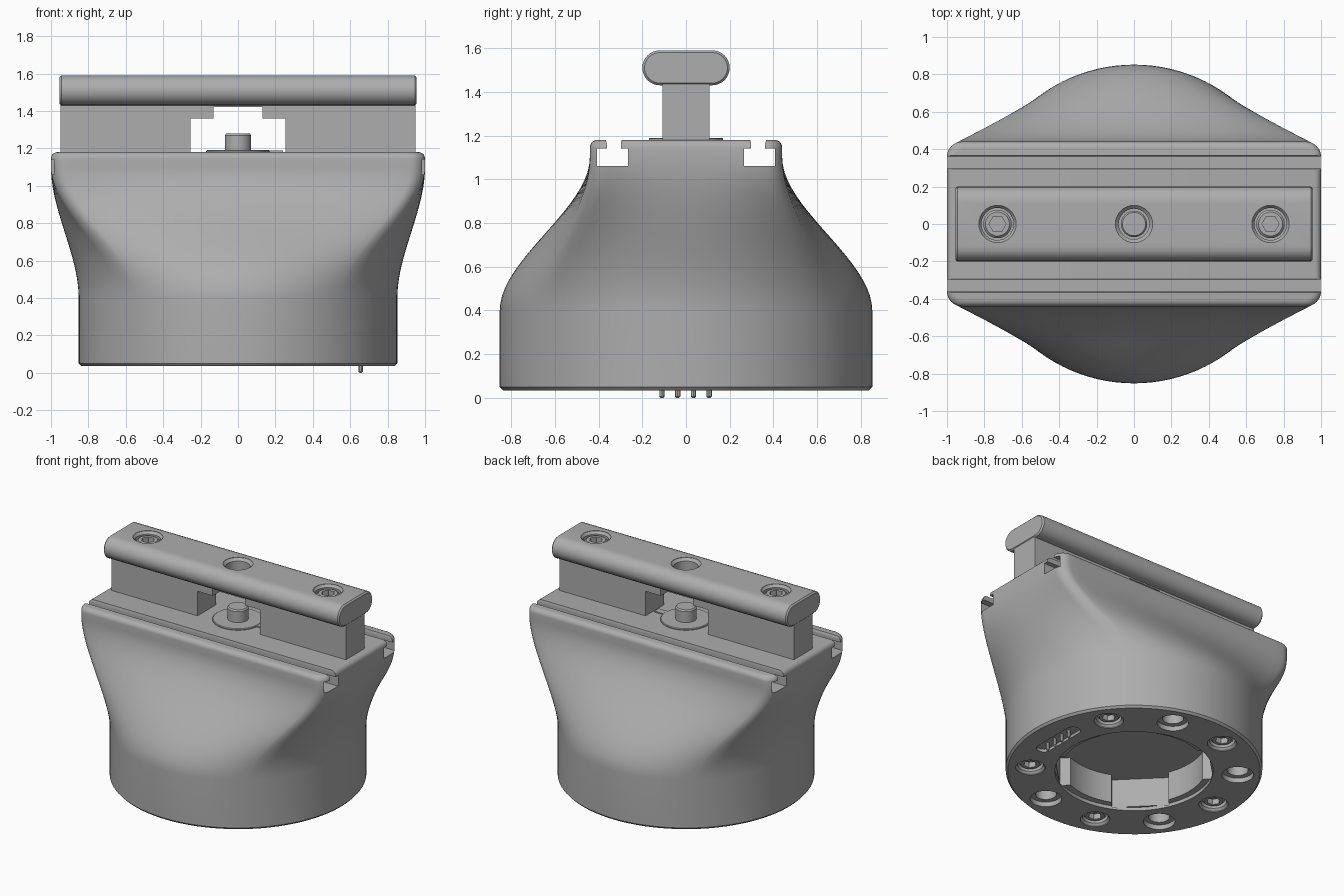
import bpy, bmesh
from math import sin, cos, pi, radians
from mathutils import Vector, Matrix

if "Cube" in bpy.data.objects:
    bpy.data.objects.remove(bpy.data.objects["Cube"], do_unlink=True)

grey = bpy.data.materials.new("machined grey")
grey.use_nodes = True
grey.diffuse_color = (0.42, 0.42, 0.42, 1)
grey.node_tree.nodes["Principled BSDF"].inputs["Base Color"].default_value = grey.diffuse_color


# --- helpers ---
def loft(name, rings):
    """Closed skin through rings of equal point count."""
    bm = bmesh.new()
    loops = [[bm.verts.new(p) for p in ring] for ring in rings]
    n = len(loops[0])
    for a, b in zip(loops, loops[1:]):
        for i in range(n):
            j = (i + 1) % n
            bm.faces.new((a[i], a[j], b[j], b[i]))
    bm.faces.new(loops[0])
    bm.faces.new(loops[-1])
    bmesh.ops.recalc_face_normals(bm, faces=bm.faces)
    mesh = bpy.data.meshes.new(name)
    bm.to_mesh(mesh)
    bm.free()
    mesh.materials.append(grey)
    obj = bpy.data.objects.new(name, mesh)
    bpy.context.collection.objects.link(obj)
    return obj


def lathe(name, profile, x=0, y=0, sides=32):
    turn = [2 * pi * i / sides for i in range(sides)]
    return loft(name, [[(x + r * cos(a), y + r * sin(a), z) for a in turn]
                       for r, z in profile])


def prism(name, points, axis, lo, hi):
    """Extrude a 2D outline along x, y or z."""
    place = {"x": lambda u, v, d: (d, u, v),
             "y": lambda u, v, d: (u, d, v),
             "z": lambda u, v, d: (u, v, d)}[axis]
    return loft(name, [[place(u, v, d) for u, v in points] for d in (lo, hi)])


def activate(obj):
    bpy.ops.object.select_all(action="DESELECT")
    obj.select_set(True)
    bpy.context.view_layer.objects.active = obj


def cut(obj, *cutters):
    activate(obj)
    for c in cutters:
        mod = obj.modifiers.new("cut", "BOOLEAN")
        mod.operation, mod.solver, mod.object = "DIFFERENCE", "EXACT", c
        bpy.ops.object.modifier_apply(modifier=mod.name)
        bpy.data.objects.remove(c, do_unlink=True)


def smooth(obj, angle=30):
    activate(obj)
    bpy.ops.object.shade_smooth_by_angle(angle=radians(angle))


def pill(half, r, cv=0, steps=12):
    """Stadium outline, long along its first axis."""
    pts = []
    for side, start in ((1, -pi / 2), (-1, pi / 2)):
        for i in range(steps + 1):
            a = start + pi * i / steps
            pts.append((side * (half - r) + r * cos(a), cv + r * sin(a)))
    return pts


def screw(name, x, y, z, up, r):
    """Socket head screw whose visible face sits at z."""
    head = lathe(name, [(r, z - up * 0.08), (r, z - up * 0.012), (r - 0.012, z)], x, y)
    cut(head, lathe("hex_cutter", [(r * 0.6, z - up * 0.04), (r * 0.6, z + up * 0.02)], x, y, 6))
    smooth(head)


# --- body: round base blending into a rounded rectangular top ---
RADIUS, HALF_X, HALF_Y, CORNER = 0.852, 1.0, 0.44, 0.08


def section(z, t, inset=0.0):
    hx, hy, c = HALF_X - inset, HALF_Y - inset, CORNER - inset * 0.5
    quarter = []
    for i in range(12):                      # end wall
        f = i / 12
        quarter.append((radians(40 * f), hx, (hy - c) * f))
    for i in range(8):                       # corner
        a = pi / 2 * i / 8
        quarter.append((radians(40 + 10 * i / 8), hx - c + c * cos(a), hy - c + c * sin(a)))
    for i in range(13):                      # half of the long wall
        f = i / 12
        quarter.append((radians(50 + 40 * f), (hx - c) * (1 - f), hy))
    pts = []
    for a, x, y in quarter:
        r = RADIUS - (inset if t == 0 else 0)
        pts.append((r * cos(a) * (1 - t) + x * t, r * sin(a) * (1 - t) + y * t))
    half = pts + [(-x, y) for x, y in reversed(pts[:-1])]
    return [(x, y, z) for x, y in half + [(x, -y) for x, y in reversed(half[1:-1])]]


rings = [section(0.035, 0, 0.014), section(0.05, 0)]
for i in range(21):
    f = i / 20
    rings.append(section(0.4 + 0.7 * f, f * f * (3 - 2 * f)))
for i in range(6):
    a = pi / 2 * i / 5
    rings.append(section(1.145 + 0.035 * sin(a), 1, 0.035 * (1 - cos(a))))
body = loft("body", rings)

# T-slots along both long edges of the top
for s in (1, -1):
    slot = [(0.265, 1.06), (0.408, 1.06), (0.408, 1.14), (0.362, 1.14), (0.362, 1.165),
            (0.375, 1.2), (0.29, 1.2), (0.298, 1.165), (0.298, 1.14), (0.265, 1.14)]
    cut(body, prism("slot_cutter", [(s * y, z) for y, z in slot], "x", -1.2, 1.2))

# keyed bore in the underside
cut(body, lathe("bore_cutter", [(0.525, 0), (0.525, 0.06), (0.48, 0.06), (0.48, 0.27)], sides=64))
for turn in (45, 135):
    spin = Matrix.Rotation(radians(turn), 2)
    flat = [spin @ Vector(p) for p in ((-0.51, -0.19), (0.51, -0.19), (0.51, 0.19), (-0.51, 0.19))]
    cut(body, prism("key_cutter", flat, "z", 0.05, 0.27))

# ring of alternating screws and open holes
for k in range(1, 10):
    a = radians(36 * k)
    x, y = 0.69 * cos(a), 0.69 * sin(a)
    if k % 2:
        cut(body, lathe("screw_cutter", [(0.098, 0), (0.098, 0.04), (0.085, 0.055), (0.085, 0.1)], x, y))
        screw("base_screw", x, y, 0.06, -1, 0.075)
    else:
        cut(body, lathe("hole_cutter", [(0.105, 0), (0.105, 0.07), (0.07, 0.07), (0.07, 0.16)], x, y))

# contact pocket with four pins
pocket = [(0.655 + v, u) for u, v in pill(0.2, 0.05)]
cut(body, prism("pocket_cutter", pocket, "z", 0, 0.055))
for i in range(4):
    smooth(lathe("contact_pin", [(0.006, 0), (0.012, 0.006), (0.012, 0.06)],
                 0.655, -0.11 + 0.072 * i, 12))
smooth(body)

# --- locking pin in its disc on the top face ---
smooth(lathe("pin_disc", [(0.17, 1.17), (0.17, 1.186), (0.165, 1.19)], sides=48))
prism("disc_tab", [(0.14, -0.025), (0.24, -0.025), (0.24, 0.025), (0.14, 0.025)], "z", 1.17, 1.188)
smooth(lathe("locking_pin", [(0.07, 1.18), (0.07, 1.27), (0.062, 1.28)]))

# --- rail: web with a stepped opening, rounded bar on top ---
gap = [(0.13, 1.42), (0.13, 1.36), (0.253, 1.36), (0.253, 1.17), (0.95, 1.17), (0.95, 1.44)]
outline = gap + [(-x, z) for x, z in reversed(gap)]
web = prism("rail_web", outline, "y", -0.107, 0.107)

outer, inner = pill(0.2, 0.08, 1.51), pill(0.19, 0.07, 1.51)
bar = loft("rail_bar", [[(x, y, z) for y, z in ring] for x, ring in
                        ((-0.955, inner), (-0.945, outer), (0.945, outer), (0.955, inner))])
for part in (bar, web):
    cut(part, lathe("centre_cutter", [(0.082, 1.35), (0.082, 1.57), (0.1, 1.588), (0.1, 1.62)]))
for x in (-0.73, 0.73):
    cut(bar, lathe("rail_cutter", [(0.086, 1.5), (0.086, 1.57), (0.1, 1.588), (0.1, 1.62)], x))
    screw("rail_screw", x, 0, 1.57, 1, 0.076)
smooth(bar)
